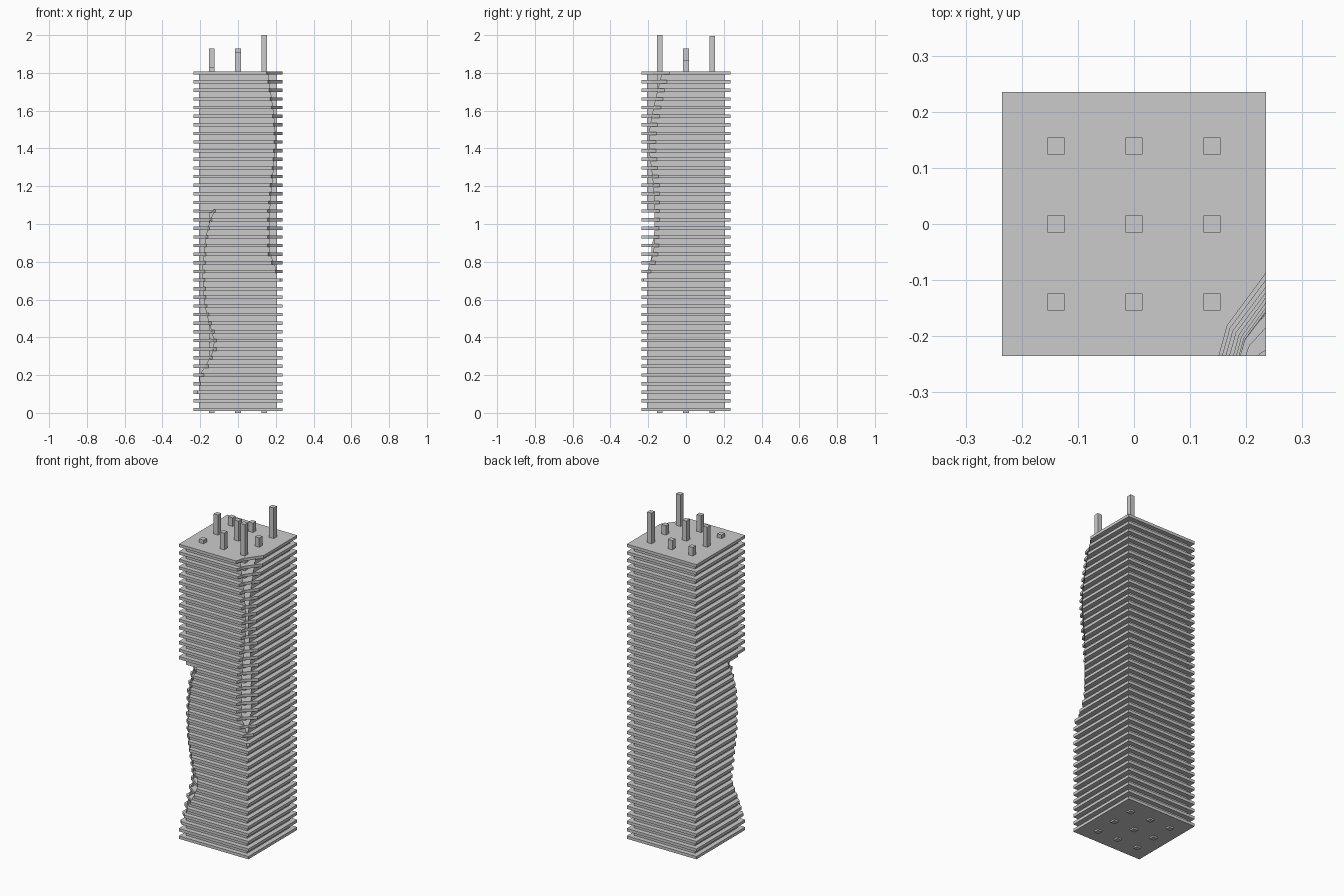
import bpy, bmesh

if "Cube" in bpy.data.objects:
    bpy.data.objects.remove(bpy.data.objects["Cube"])

H, W = 0.235, 0.206            # half width of slabs and of facade walls
N, Z0, STEP, T = 40, 0.018, 0.04567, 0.0175
D = H - W

# Eroded front corners: (height, cut along front, cut along side)
CUTS = {
    1: [(0.69, 0, 0), (0.71, .02, .015), (0.76, .04, .06), (0.80, .06, .075),
        (0.85, .08, .09), (1.05, .08, .095), (1.20, .065, .095), (1.40, .045, .075),
        (1.50, .045, .08), (1.60, .055, .10), (1.70, .07, .12), (1.81, .085, .15)],
    -1: [(0.07, 0, 0), (0.12, .025, .02), (0.17, .04, .04), (0.22, .065, .06),
         (0.30, .105, .10), (0.35, .125, .12), (0.40, .12, .12), (0.50, .085, .10),
         (0.60, .065, .08), (0.75, .06, .07), (0.90, .07, .08), (1.00, .09, .12),
         (1.071, .117, .16)],
}


def cut(side, z):
    t = CUTS[side]
    if not t[0][0] < z < t[-1][0]:
        return 0, 0
    for (z1, a1, b1), (z2, a2, b2) in zip(t, t[1:]):
        if z <= z2:
            f = (z - z1) / (z2 - z1)
            return a1 + (a2 - a1) * f, b1 + (b2 - b1) * f


def corner(side, z):
    a, b = cut(side, z)
    if a < 1e-4:
        return [(side * H, -H)]
    return [(side * (H - a), -H), (side * (H - .82 * a), -H + .37 * b), (side * H, -H + b)]


def wall_ends(side, z):
    """Insets of the front and side wall ends where the notch meets them."""
    a, b = cut(side, z)
    if a < 1e-4:
        return D, D
    ax, ay = .82 * a, .37 * b
    fx = a - (a - ax) * D / ay if D < ay else ax * (b - D) / (b - ay)
    sy = b - (b - ay) * D / ax if D < ax else ay * (a - D) / (a - ax)
    return max(fx, D), max(sy, D)


def finish(bm, name, normals=True):
    if normals:
        bmesh.ops.recalc_face_normals(bm, faces=bm.faces)
    me = bpy.data.meshes.new(name)
    bm.to_mesh(me)
    bm.free()
    ob = bpy.data.objects.new(name, me)
    bpy.context.collection.objects.link(ob)
    return ob


# Floor slabs
bm = bmesh.new()
for k in range(N):
    z = Z0 + k * STEP
    pts = corner(-1, z) + corner(1, z)[0:] + [(H, H), (-H, H)]
    nl = len(corner(-1, z))
    pts[:nl] = pts[:nl][::-1]
    f = bm.faces.new([bm.verts.new((x, y, z - T / 2)) for x, y in pts])
    top = bmesh.ops.extrude_face_region(bm, geom=[f], use_keep_orig=True)
    vs = [g for g in top['geom'] if isinstance(g, bmesh.types.BMVert)]
    bmesh.ops.translate(bm, vec=(0, 0, T), verts=vs)
finish(bm, "floor_slabs")

# Thin facade walls, open at the eroded corners
bm = bmesh.new()


def quad(*pts):
    bm.faces.new([bm.verts.new(p) for p in pts])


for k in range(N - 1):
    z1, z2 = Z0 + k * STEP, Z0 + (k + 1) * STEP
    (l1, ls1), (l2, ls2) = wall_ends(-1, z1), wall_ends(-1, z2)
    (r1, rs1), (r2, rs2) = wall_ends(1, z1), wall_ends(1, z2)
    if k == 23:                # wall above the left notch is full width
        l1, ls1 = D, D
    if k == 22:                # notch stops under this slab
        z2 -= T / 2
    quad((-H + l1, -W, z1), (H - r1, -W, z1), (H - r2, -W, z2), (-H + l2, -W, z2))
    quad((W, -H + rs1, z1), (W, W, z1), (W, W, z2), (W, -H + rs2, z2))
    quad((W, W, z1), (-W, W, z1), (-W, W, z2), (W, W, z2))
    quad((-W, W, z1), (-W, -H + ls1, z1), (-W, -H + ls2, z2), (-W, W, z2))
finish(bm, "facade_walls", normals=False)

# Nine columns rising to different heights through the roof
TOPS = [[1.83, 1.91, 2.0], [1.93, 1.93, 1.865], [1.86, 1.865, 1.995]]
for j, row in enumerate(TOPS):
    for i, top in enumerate(row):
        bm = bmesh.new()
        bmesh.ops.create_cube(bm, size=1)
        bmesh.ops.scale(bm, vec=(.03, .03, top), verts=bm.verts)
        bmesh.ops.translate(bm, vec=((i - 1) * .139, (j - 1) * .139, top / 2), verts=bm.verts)
        finish(bm, f"column_{j}_{i}")
